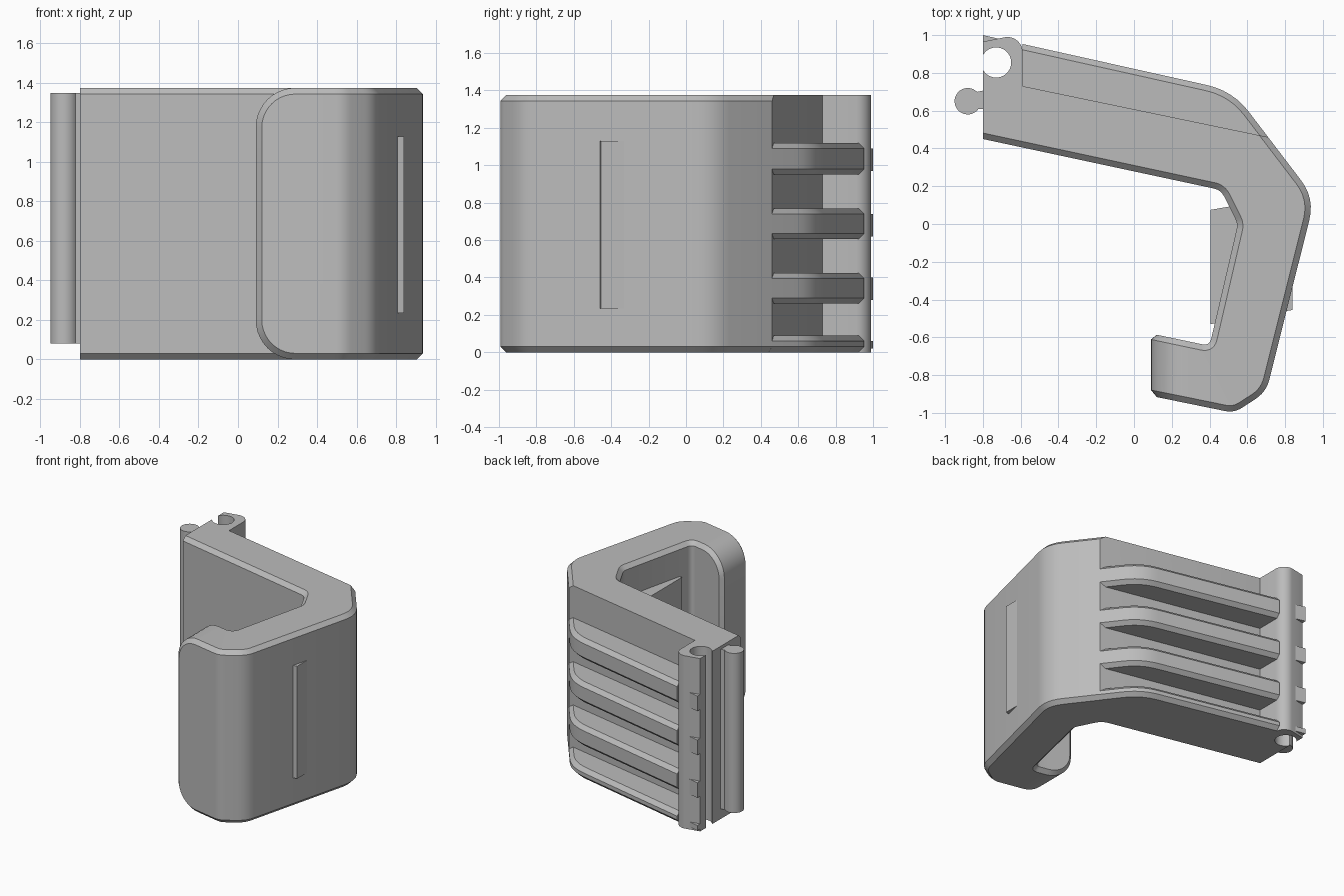
import bpy, bmesh, math
from mathutils import Vector

cube = bpy.data.objects.get("Cube")
if cube:
    bpy.data.objects.remove(cube, do_unlink=True)

HEIGHT = 1.375
GREY = (0.5, 0.5, 0.5, 1)
mat = bpy.data.materials.new("plain grey")
mat.use_nodes = True
mat.diffuse_color = GREY
mat.node_tree.nodes["Principled BSDF"].inputs["Base Color"].default_value = GREY


def rounded(corners, steps=6):
    """Outline from (x, y, cut) corners; cut is the distance rounded off along each side."""
    out = []
    for i, (x, y, cut) in enumerate(corners):
        p = Vector((x, y))
        if not cut:
            out.append(p)
            continue
        a = p + (Vector(corners[i - 1][:2]) - p).normalized() * cut
        b = p + (Vector(corners[(i + 1) % len(corners)][:2]) - p).normalized() * cut
        for k in range(steps + 1):
            t = k / steps
            out.append(a * (1 - t) ** 2 + p * (2 * t * (1 - t)) + b * t * t)
    return out


def arc(cx, cy, r, start, end, steps=16):
    angles = [math.radians(start + (end - start) * k / steps) for k in range(steps + 1)]
    return [(cx + r * math.cos(a), cy + r * math.sin(a)) for a in angles]


def prism(outline, z0, z1):
    bm = bmesh.new()
    base = bm.faces.new([bm.verts.new((p[0], p[1], z0)) for p in outline])
    top = bmesh.ops.extrude_face_region(bm, geom=[base])["geom"]
    verts = [g for g in top if isinstance(g, bmesh.types.BMVert)]
    bmesh.ops.translate(bm, verts=verts, vec=(0, 0, z1 - z0))
    bmesh.ops.recalc_face_normals(bm, faces=bm.faces)
    return bm


def middle(edge):
    return (edge.verts[0].co + edge.verts[1].co) / 2


def upright(edge):
    a, b = (v.co for v in edge.verts)
    return abs(a.z - b.z) > 0.9 * (a - b).length


def bevel(bm, edges, offset, segments=1):
    bmesh.ops.bevel(bm, geom=edges, offset=offset, segments=segments,
                    profile=0.5, affect='EDGES', clamp_overlap=True)


def finish(bm, name):
    bmesh.ops.recalc_face_normals(bm, faces=bm.faces)
    mesh = bpy.data.meshes.new(name)
    bm.to_mesh(mesh)
    bm.free()
    mesh.materials.append(mat)
    obj = bpy.data.objects.new(name, mesh)
    bpy.context.collection.objects.link(obj)
    bpy.ops.object.select_all(action='DESELECT')
    obj.select_set(True)
    bpy.context.view_layer.objects.active = obj
    bpy.ops.object.shade_smooth_by_angle(angle=math.radians(30))
    return obj


# Bent hook body: arm, side wall and return lip
body = prism(rounded([
    (-0.80, 0.45, 0), (0.46, 0.18, 0.04), (0.55, 0.0, 0.03), (0.40, -0.645, 0.04),
    (0.09, -0.58, 0), (0.09, -0.91, 0), (0.53, -1.0, 0.05), (0.70, -0.89, 0.07),
    (0.957, 0.136, 0.12), (0.71, 0.46, 0), (-0.59, 0.73, 0), (-0.80, 0.74, 0),
]), 0, HEIGHT)
tip = [e for e in body.edges if middle(e).x < 0.1 and middle(e).y < 0 and not upright(e)]
bevel(body, tip, 0.2, 10)
rim = []
for e in body.edges:
    m = middle(e)
    on_tip = m.y < -0.5 and m.x < 0.3
    if m.x < -0.79 or m.y > 0.47 or (upright(e) and not on_tip):
        continue
    if e.calc_face_angle(0) > math.radians(55):
        rim.append(e)
bevel(body, rim, 0.037)
finish(body, "hook_body")

# Ribs across the back of the arm, chamfered along their outer edges
rib_outline = rounded([
    (0.71, 0.46, 0), (0.523, 0.705, 0.14), (-0.59, 0.953, 0), (-0.59, 0.70, 0), (0.67, 0.43, 0),
])
for i, (z0, z1) in enumerate([(0, 0.09), (0.26, 0.425), (0.605, 0.77), (0.95, 1.12)]):
    rib = prism(rib_outline, z0, z1)
    outer = []
    for e in rib.edges:
        m = middle(e)
        if not upright(e) and m.x > -0.58 and m.y > 0.74 - 0.22 * (m.x + 0.59) + 0.03:
            outer.append(e)
    bevel(rib, outer, 0.03)
    finish(rib, f"back_rib_{i + 1}")

# Hinge socket column with an open round channel
socket = [(-0.59, 0.71)] + arc(-0.67, 0.91, 0.08, 0, 95, 8) + [(-0.80, 0.965)]
socket += arc(-0.73, 0.855, 0.08, 151, -151, 24) + [(-0.80, 0.72)]
finish(prism(socket, 0, HEIGHT), "hinge_socket")

# Small stops on the back of the socket
for i, (z0, z1) in enumerate([(0.02, 0.06), (0.28, 0.40), (0.62, 0.74), (0.97, 1.09)]):
    stop = prism([(-0.80, 0.95), (-0.69, 0.95), (-0.69, 0.975), (-0.80, 1.0)], z0, z1)
    finish(stop, f"socket_stop_{i + 1}")

# Hinge pin joined to the arm by a neck
pin = [(-0.78, 0.61)] + [(-0.78, 0.71)] + arc(-0.88, 0.65, 0.07, 45, 325, 24)
finish(prism(pin, 0.08, 1.35), "hinge_pin")

# Insert plate that pokes through both sides of the wall
insert = prism([(0.405, 0.075), (0.405, -0.53), (0.84, -0.455), (0.84, 0.15)], 0.235, 1.13)
finish(insert, "wall_insert")
